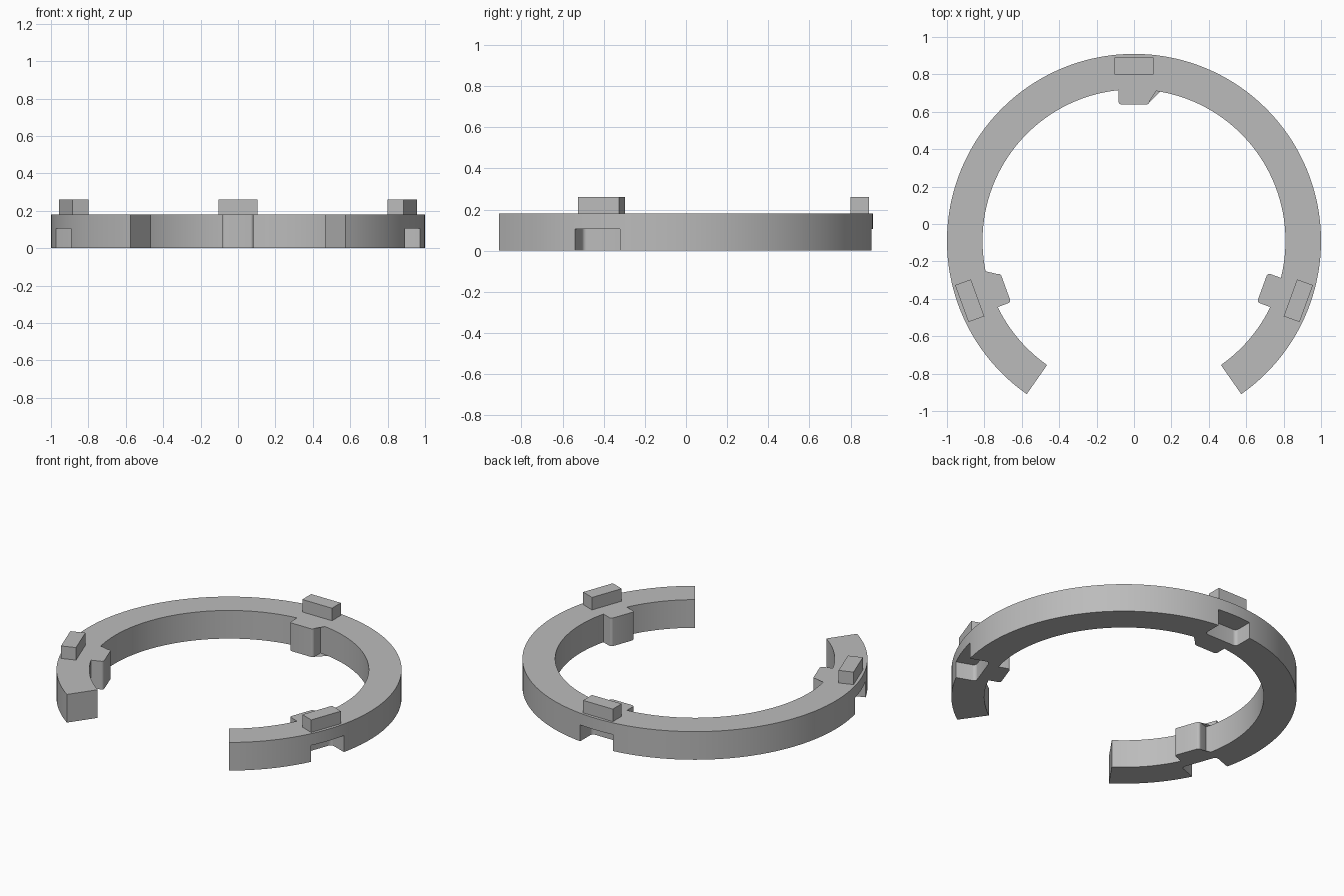
import bpy, bmesh
from math import radians, cos, sin, pi, asin, sqrt
from mathutils import Matrix, Vector

cube = bpy.data.objects.get("Cube")
if cube:
    bpy.data.objects.remove(cube, do_unlink=True)

OUTER, INNER, HEIGHT = 1.0, 0.81, 0.18
START, END = radians(-55), radians(235)
STATIONS = [radians(a) for a in (-20, 90, 200)]
SHIFT_Y = (cos(radians(35)) - 1) / 2

grey = bpy.data.materials.new("plain_grey")
grey.use_nodes = True
colour = (0.5, 0.5, 0.5, 1)
grey.diffuse_color = colour
grey.node_tree.nodes["Principled BSDF"].inputs["Base Color"].default_value = colour


def extrude(name, points, z0, z1):
    """Prism from a flat outline."""
    bm = bmesh.new()
    face = bm.faces.new([bm.verts.new((x, y + SHIFT_Y, z0)) for x, y in points])
    top = bmesh.ops.extrude_face_region(bm, geom=[face])["geom"]
    bmesh.ops.translate(bm, vec=(0, 0, z1 - z0),
                        verts=[v for v in top if isinstance(v, bmesh.types.BMVert)])
    bmesh.ops.recalc_face_normals(bm, faces=bm.faces)
    mesh = bpy.data.meshes.new(name)
    bm.to_mesh(mesh)
    bm.free()
    mesh.materials.append(grey)
    obj = bpy.data.objects.new(name, mesh)
    bpy.context.collection.objects.link(obj)
    return obj


def arc(radius, a0, a1):
    n = max(2, round(abs(a1 - a0) / radians(2.5)))
    return [(radius * cos(a0 + (a1 - a0) * i / n),
             radius * sin(a0 + (a1 - a0) * i / n)) for i in range(n + 1)]


def tongue(angle, r_in, r_out, half, fillet):
    """Outline with rounded inner corners, pointing inward at a station."""
    pts = [(r_out, half)]
    for side in (1, -1):
        for i in range(6):
            t = pi / 2 * (i if side > 0 else 5 - i) / 5
            pts.append((r_in + fillet * (1 - sin(t)),
                        side * (half - fillet * (1 - cos(t)))))
    pts.append((r_out, -half))
    turn = Matrix.Rotation(angle, 2)
    return [tuple(turn @ Vector(p)) for p in pts]


# Open ring with inward tabs, drawn as one outline
TAB_HALF = 0.083
tab_angle = asin(TAB_HALF / INNER)
tab_root = sqrt(INNER ** 2 - TAB_HALF ** 2)
outline = arc(OUTER, START, END)
at = END
for a in reversed(STATIONS):
    outline += arc(INNER, at, a + tab_angle)[:-1]
    outline += tongue(a, 0.73, tab_root, TAB_HALF, 0.016)
    at = a - tab_angle
outline += arc(INNER, at, START)[1:]
ring = extrude("open_ring", outline, 0, HEIGHT)

# Pockets under the outer rim
for a in STATIONS:
    cutter = extrude("pocket_cutter", tongue(a, 0.87, 1.1, 0.117, 0.022), -0.1, 0.105)
    cutter.hide_render = True
    mod = ring.modifiers.new("pocket", 'BOOLEAN')
    mod.operation, mod.solver, mod.object = 'DIFFERENCE', 'EXACT', cutter
    bpy.context.view_layer.objects.active = ring
    bpy.ops.object.modifier_apply(modifier=mod.name)
    bpy.data.objects.remove(cutter, do_unlink=True)

bpy.ops.object.select_all(action='DESELECT')
ring.select_set(True)
bpy.context.view_layer.objects.active = ring
bpy.ops.object.shade_smooth_by_angle(angle=radians(30))

# Raised locating blocks on top
for a, label in zip(STATIONS, ("left", "back", "right")):
    turn = Matrix.Rotation(a, 2)
    corners = [(0.89, -0.105), (0.98, -0.105), (0.98, 0.105), (0.89, 0.105)]
    extrude("block_" + label, [tuple(turn @ Vector(c)) for c in corners], HEIGHT, 0.26)
